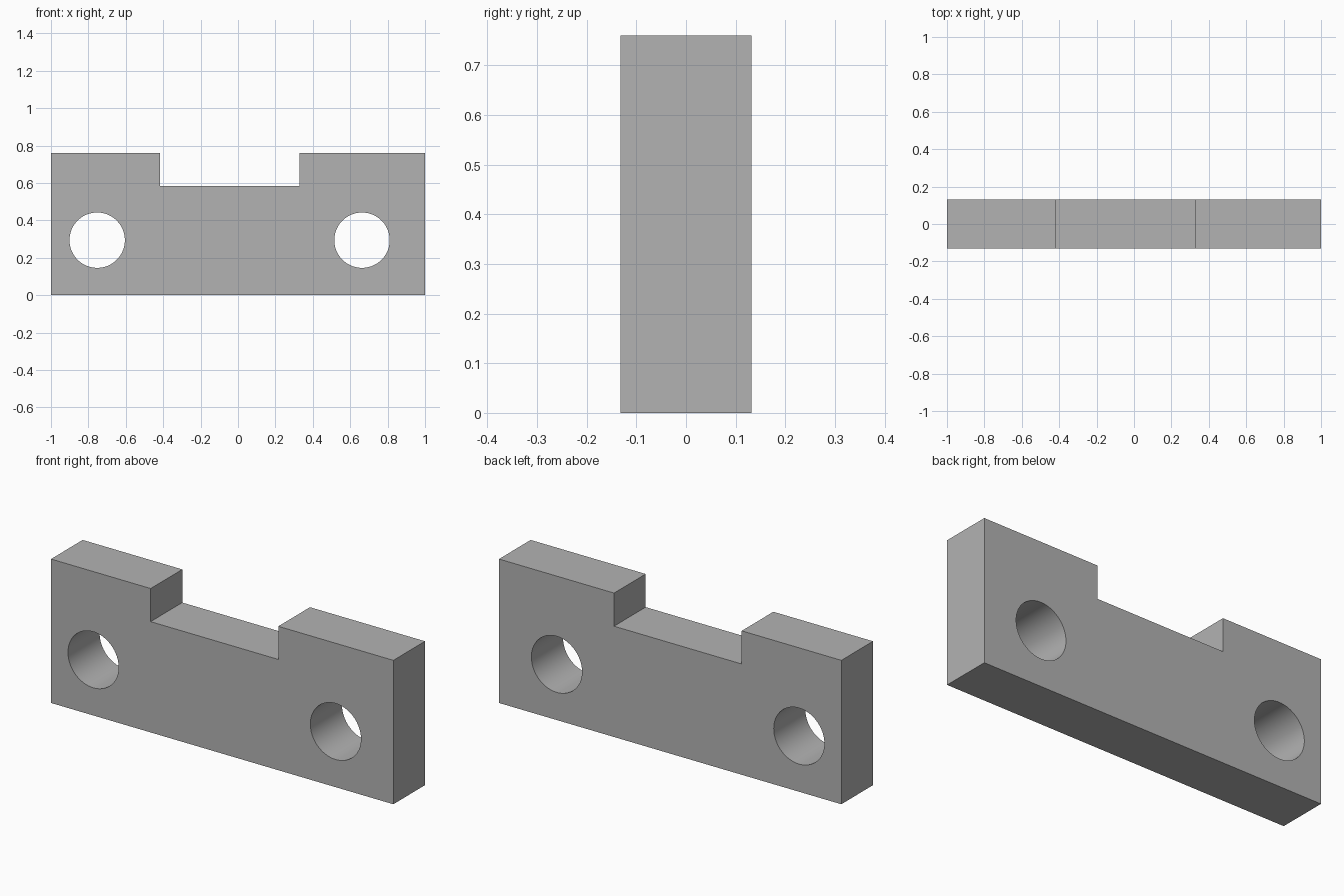
import bpy
import bmesh
from math import radians

DEPTH = 0.264
HEIGHT = 0.76

cube = bpy.data.objects.get("Cube")
if cube:
    bpy.data.objects.remove(cube, do_unlink=True)

grey = bpy.data.materials.new("plain_grey")
grey.use_nodes = True
colour = (0.45, 0.45, 0.45, 1)
grey.diffuse_color = colour
grey.node_tree.nodes["Principled BSDF"].inputs["Base Color"].default_value = colour


def add_object(name, bm):
    mesh = bpy.data.meshes.new(name)
    bmesh.ops.recalc_face_normals(bm, faces=bm.faces)
    bm.to_mesh(mesh)
    bm.free()
    mesh.materials.append(grey)
    obj = bpy.data.objects.new(name, mesh)
    bpy.context.collection.objects.link(obj)
    return obj


# Notched plate: front outline extruded through the depth
outline = [(-1, 0), (1, 0), (1, HEIGHT), (0.328, HEIGHT), (0.328, 0.585),
           (-0.418, 0.585), (-0.418, HEIGHT), (-1, HEIGHT)]
bm = bmesh.new()
face = bm.faces.new([bm.verts.new((x, -DEPTH / 2, z)) for x, z in outline])
extruded = bmesh.ops.extrude_face_region(bm, geom=[face])["geom"]
bmesh.ops.translate(bm, vec=(0, DEPTH, 0),
                    verts=[v for v in extruded if isinstance(v, bmesh.types.BMVert)])
plate = add_object("notched_plate", bm)

# Two round bolt holes cut through the plate
cutters = []
for side, x in (("right", -0.753), ("left", 0.663)):
    bm = bmesh.new()
    bmesh.ops.create_cone(bm, cap_ends=True, segments=96, radius1=0.148,
                          radius2=0.148, depth=DEPTH * 2)
    cutter = add_object(f"{side}_hole_cutter", bm)
    cutter.rotation_euler.x = radians(90)
    cutter.location = (x, 0, 0.294)
    cutter.hide_render = True
    cutters.append(cutter)
    cut = plate.modifiers.new(f"{side}_hole", "BOOLEAN")
    cut.operation = "DIFFERENCE"
    cut.solver = "EXACT"
    cut.object = cutter

# Apply the cuts, remove the cutters and smooth the bores
bpy.ops.object.select_all(action="DESELECT")
plate.select_set(True)
bpy.context.view_layer.objects.active = plate
for cut in list(plate.modifiers):
    bpy.ops.object.modifier_apply(modifier=cut.name)
for cutter in cutters:
    bpy.data.objects.remove(cutter, do_unlink=True)
bpy.ops.object.shade_smooth_by_angle(angle=radians(30))
